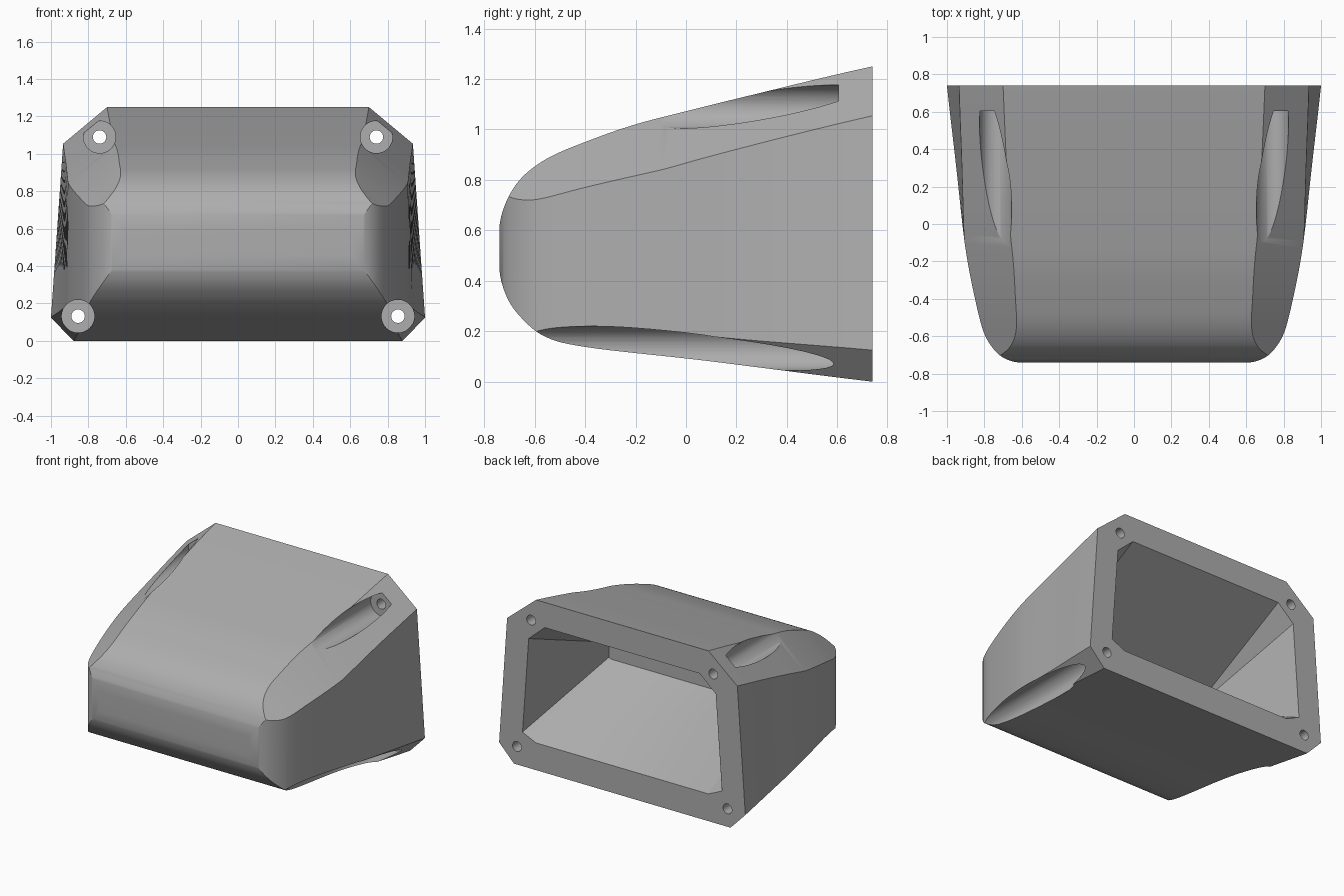
import bpy, bmesh, math

if "Cube" in bpy.data.objects:
    bpy.data.objects.remove(bpy.data.objects["Cube"])

BACK, FRONT = 0.74, -0.74
grey = bpy.data.materials.new("plain_grey")
grey.diffuse_color = (0.42, 0.42, 0.42, 1)
grey.use_nodes = True
grey.node_tree.nodes["Principled BSDF"].inputs["Base Color"].default_value = grey.diffuse_color


def curve(points):
    """Smooth y -> value function, denser near the rounded nose."""
    u = [math.sqrt(max(0, y - FRONT)) for y, _ in points]
    v = [p[1] for p in points]
    n = len(u)
    slope = [(v[min(i + 1, n - 1)] - v[max(i - 1, 0)]) /
             (u[min(i + 1, n - 1)] - u[max(i - 1, 0)]) for i in range(n)]

    def f(y):
        x = math.sqrt(max(0, y - FRONT))
        i = max([k for k in range(n - 1) if u[k] <= x])
        h = u[i + 1] - u[i]
        t = (x - u[i]) / h
        return ((2*t**3 - 3*t*t + 1) * v[i] + (t**3 - 2*t*t + t) * h * slope[i]
                + (3*t*t - 2*t**3) * v[i+1] + (t**3 - t*t) * h * slope[i+1])
    return f


# Side profile (top, bottom), plan half width and height of the top chamfer
top = curve([(-.74, .60), (-.73, .665), (-.70, .74), (-.65, .81), (-.55, .885), (-.4, .95),
             (-.2, 1.02), (0, 1.072), (.3, 1.146), (.74, 1.25)])
bottom = curve([(-.74, .46), (-.73, .39), (-.70, .315), (-.65, .25), (-.58, .19), (-.48, .152),
                (0, .092), (.3, .055), (.74, .0)])
width = curve([(-.74, .61), (-.73, .665), (-.70, .72), (-.65, .765), (-.58, .803), (-.4, .85),
               (-.2, .89), (-.08, .908), (.3, .95), (.74, 1.0)])
cham = curve([(-.74, .72), (-.7, .75), (-.6, .80), (-.4, .895), (0, 1.043), (.3, 1.13), (.74, 1.25)])


def section(y):
    t, b, w, c = top(y), bottom(y), width(y), cham(y)
    draft = .065 * max(0, (y + .08) / .82)
    wt = w - draft
    # upper chamfer
    zc = min(t, c - .833 * (wt - .70))
    xt = min(wt, .70 + (c - t) / .833)
    # lower chamfer
    k = .2 * (BACK - y)
    zl = max(b, (w - .88) * 1.04 + k)
    xb = min(w, .88 + (b - k) / 1.04)
    half = [(xb, b), (w, zl), (wt, zc), (xt, t)]
    return [(x, y, z) for x, z in half] + [(-x, y, z) for x, z in reversed(half)]


def make(name, bm):
    bmesh.ops.remove_doubles(bm, verts=bm.verts, dist=1e-5)
    bmesh.ops.recalc_face_normals(bm, faces=bm.faces)
    me = bpy.data.meshes.new(name)
    bm.to_mesh(me)
    bm.free()
    me.materials.append(grey)
    ob = bpy.data.objects.new(name, me)
    bpy.context.collection.objects.link(ob)
    return ob


def loft(name, rings):
    bm = bmesh.new()
    rows = [[bm.verts.new(p) for p in r] for r in rings]
    n = len(rows[0])
    for a, b in zip(rows, rows[1:]):
        for i in range(n):
            bm.faces.new((a[i], a[(i + 1) % n], b[(i + 1) % n], b[i]))
    bm.faces.new(rows[0])
    bm.faces.new(rows[-1])
    return make(name, bm)


def rod(name, x, z, r, y0, y1, sides):
    return loft(name, [[(x + r * math.cos(2 * math.pi * i / sides), y,
                         z + r * math.sin(2 * math.pi * i / sides)) for i in range(sides)]
                       for y in (y0, y1)])


# Outer housing
N = 56
body = loft("housing", [section(FRONT + (BACK - FRONT) * (i / N) ** 2) for i in range(N + 1)])

# Tapered cavity open at the back
mouth = [(.70, .20), (.81, .25), (.76, .95), (.63, 1.065)]
inner = [(.625, .545), (.64, .555), (.64, .665), (.625, .675)]


def ring(half, y):
    return [(x, y, z) for x, z in half] + [(-x, y, z) for x, z in reversed(half)]


grow = [(m[0] + (m[0] - i[0]) * .05, m[1] + (m[1] - i[1]) * .05) for m, i in zip(mouth, inner)]
cutters = [loft("cavity_cutter", [ring(inner, -.02), ring(grow, BACK + .038)])]

# Screw recesses with through holes in the four corners
for s in (-1, 1):
    for x, z, r in ((.74, 1.09, .086), (.855, .132, .088)):
        cutters.append(rod("recess_cutter", s * x, z, r, -1.0, .605, 48))
        cutters.append(rod("hole_cutter", s * x, z, .036, .5, 1.0, 24))

for c in cutters:
    m = body.modifiers.new("cut", 'BOOLEAN')
    m.operation = 'DIFFERENCE'
    m.solver = 'EXACT'
    m.object = c

bpy.context.view_layer.objects.active = body
body.select_set(True)
for m in list(body.modifiers):
    bpy.ops.object.modifier_apply(modifier=m.name)
for c in cutters:
    bpy.data.objects.remove(c)
bpy.ops.object.select_all(action='DESELECT')
body.select_set(True)
bpy.ops.object.shade_smooth_by_angle(angle=math.radians(25))
